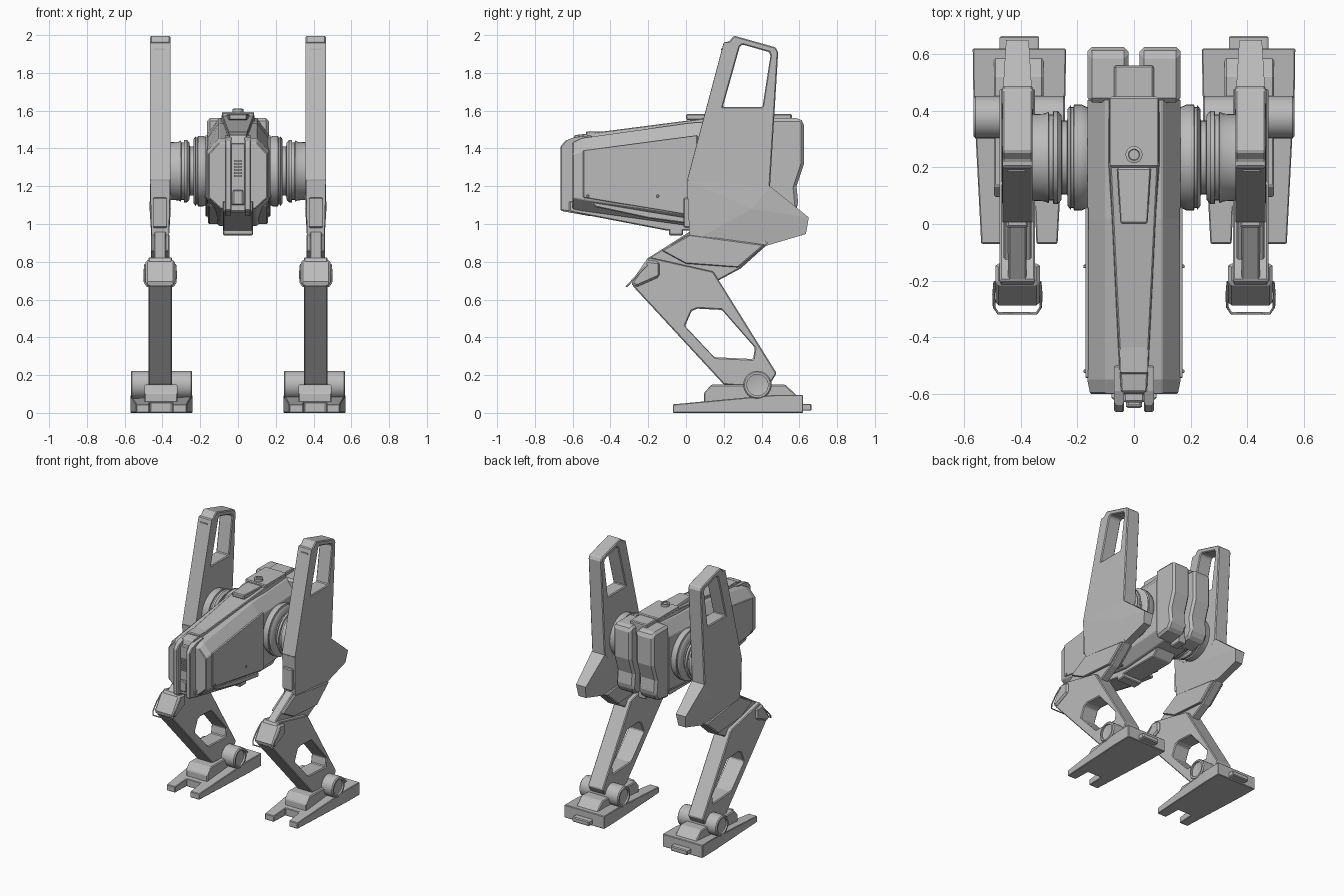
import bpy, bmesh, math
from mathutils import Vector, Matrix

grey = bpy.data.materials.new("light_grey")
grey.diffuse_color = (0.5, 0.5, 0.5, 1)


def finish(bm, name, mirror, bevel=0.0, smooth=False):
    bmesh.ops.recalc_face_normals(bm, faces=bm.faces)
    me = bpy.data.meshes.new(name)
    bm.to_mesh(me)
    bm.free()
    me.materials.append(grey)
    ob = bpy.data.objects.new(name, me)
    bpy.context.collection.objects.link(ob)
    if bevel:
        m = ob.modifiers.new("bevel", "BEVEL")
        m.width, m.segments, m.limit_method = bevel, 1, "ANGLE"
        m.angle_limit = math.radians(35)
    if mirror:
        ob.modifiers.new("mirror", "MIRROR")
    if smooth:
        bpy.context.view_layer.objects.active = ob
        ob.select_set(True)
        bpy.ops.object.shade_smooth_by_angle(angle=math.radians(35))
        ob.select_set(False)
    return ob


def plate(name, outline, x0, x1, holes=(), axis="x", mirror=True, bevel=0.006):
    """Extrude an outline: (y, z) pairs along x, or (x, y) pairs along z."""
    bm = bmesh.new()
    put = (lambda a, b: (x0, a, b)) if axis == "x" else (lambda a, b: (a, b, x0))
    edges = []
    for loop in (outline, *holes):
        vs = [bm.verts.new(put(*p)) for p in loop]
        edges += [bm.edges.new((vs[i - 1], vs[i])) for i in range(len(vs))]
    normal = (1, 0, 0) if axis == "x" else (0, 0, 1)
    bmesh.ops.triangle_fill(bm, use_beauty=True, use_dissolve=False, edges=edges, normal=normal)
    ext = bmesh.ops.extrude_face_region(bm, geom=bm.faces[:])
    moved = [v for v in ext["geom"] if isinstance(v, bmesh.types.BMVert)]
    bmesh.ops.translate(bm, verts=moved, vec=Vector(normal) * (x1 - x0))
    return finish(bm, name, mirror, bevel)


def box(name, x, y, z, mirror=False, bevel=0.006):
    return plate(name, [(y[0], z[0]), (y[1], z[0]), (y[1], z[1]), (y[0], z[1])],
                 x[0], x[1], mirror=mirror, bevel=bevel)


def loft(name, rings, mirror=False, bevel=0.0):
    bm = bmesh.new()
    rows = [[bm.verts.new(p) for p in r] for r in rings]
    n = len(rows[0])
    for a, b in zip(rows, rows[1:]):
        for i in range(n):
            bm.faces.new((a[i - 1], a[i], b[i], b[i - 1]))
    bm.faces.new(rows[0])
    bm.faces.new(rows[-1])
    return finish(bm, name, mirror, bevel)


def turned(name, profile, centre, axis="x", mirror=True, segs=32):
    """Lathe (offset, radius) pairs about a line along x or z."""
    bm = bmesh.new()
    rows = []
    for d, r in profile:
        row = []
        for k in range(segs):
            a = 2 * math.pi * k / segs
            c, s = r * math.cos(a), r * math.sin(a)
            off = (d, c, s) if axis == "x" else (c, s, d)
            row.append(bm.verts.new(Vector(centre) + Vector(off)))
        rows.append(row)
    for a, b in zip(rows, rows[1:]):
        for i in range(segs):
            bm.faces.new((a[i - 1], a[i], b[i], b[i - 1]))
    bm.faces.new(rows[0])
    bm.faces.new(rows[-1])
    return finish(bm, name, mirror, 0, True)


def section(y, half):
    return [(x, y, z) for x, z in half] + [(-x, y, z) for x, z in reversed(half)]


# Faceted hull
loft("hull", [
    section(-0.60, [(0.10, 1.43), (0.155, 1.37), (0.155, 1.14), (0.09, 1.08)]),
    section(-0.55, [(0.10, 1.455), (0.165, 1.385), (0.165, 1.13), (0.09, 1.07)]),
    section(0.02, [(0.10, 1.535), (0.165, 1.45), (0.165, 1.05), (0.10, 0.99)]),
    section(0.44, [(0.10, 1.56), (0.165, 1.47), (0.165, 1.08), (0.10, 1.02)])], bevel=0.004)
# Raised side armour
plate("side_panel", [(-0.545, 1.39), (0.06, 1.47), (0.06, 1.04), (-0.545, 1.14)], 0.16, 0.172, bevel=0.004)
plate("lower_side_rail", [(-0.50, 1.115), (0.02, 1.03), (0.02, 1.0), (-0.2, 1.03), (-0.48, 1.09)], 0.10, 0.158)
# Spine, keel and nose
loft("spine", [
    [(-0.05, -0.61, 1.40), (0.05, -0.61, 1.40), (0.045, -0.59, 1.47), (-0.045, -0.59, 1.47)],
    [(-0.10, 0.22, 1.50), (0.10, 0.22, 1.50), (0.085, 0.22, 1.575), (-0.085, 0.22, 1.575)],
    [(-0.10, 0.44, 1.50), (0.10, 0.44, 1.50), (0.085, 0.44, 1.58), (-0.085, 0.44, 1.58)]], bevel=0.004)
plate("keel", [(-0.62, 1.12), (-0.62, 1.065), (-0.1, 0.965), (0.3, 0.965), (0.42, 1.08)], -0.08, 0.08, mirror=False)
plate("nose_prong", [(-0.59, 1.46), (-0.64, 1.44), (-0.665, 1.41), (-0.665, 1.07), (-0.50, 1.04), (-0.50, 1.47)], 0.035, 0.07)
box("nose_core", (-0.036, 0.036), (-0.63, -0.55), (1.10, 1.43))
for i in range(6):
    z = 1.25 + i * 0.016
    box("nose_vent", (-0.022, 0.022), (-0.638, -0.628), (z, z + 0.009), bevel=0)
box("nose_knob", (-0.028, 0.028), (-0.65, -0.6), (1.10, 1.18))
box("nose_cap", (-0.05, 0.05), (-0.53, -0.43), (1.46, 1.49))
box("belly_sensor", (-0.08, 0.08), (-0.09, -0.015), (0.94, 1.03))
for y in (-0.52, -0.15):
    box("side_lug", (0.165, 0.178), (y - 0.006, y + 0.006), (1.14, 1.155), True, 0.002)
# Top deck
plate("deck_panel", [(-0.048, 0.0), (0.048, 0.0), (0.06, 0.2), (-0.06, 0.2)], 1.55, 1.582, axis="z", mirror=False)
box("deck_plate", (-0.085, 0.085), (0.2, 0.45), (1.55, 1.592))
box("deck_tail", (-0.07, 0.07), (0.44, 0.56), (1.48, 1.583))
turned("deck_knob", [(0, 0.03), (0.024, 0.03), (0.026, 0.02), (0.018, 0.018)], (0, 0.245, 1.585), "z", False, 20)
# Twin rear packs with a waisted back
plate("rear_pack", [(0.43, 1.56), (0.60, 1.56), (0.625, 1.54), (0.625, 1.32), (0.585, 1.2),
                    (0.595, 1.1), (0.56, 1.04), (0.43, 1.02)], 0.02, 0.165, bevel=0.02)
box("rear_core", (-0.03, 0.03), (0.43, 0.52), (1.0, 1.52))

# Hip rotors
turned("hip_rotor", [(0.12, 0.16), (0.17, 0.18), (0.185, 0.187), (0.212, 0.187), (0.214, 0.178),
                     (0.222, 0.178), (0.224, 0.185), (0.235, 0.17), (0.236, 0.13), (0.255, 0.13),
                     (0.257, 0.15), (0.27, 0.165), (0.285, 0.165), (0.287, 0.152), (0.30, 0.152),
                     (0.302, 0.162), (0.315, 0.155), (0.37, 0.152)], (0, 0.235, 1.28), segs=40)

# Tall thigh fin with a window, and the flared guard below it
plate("thigh_fin", [(0.2, 1.963), (0.225, 1.965), (0.255, 1.997), (0.475, 1.935), (0.488, 1.91),
                    (0.445, 1.20), (0.35, 1.08), (0.10, 1.16), (0.005, 1.23)], 0.358, 0.465,
      [[(0.285, 1.94), (0.30, 1.95), (0.44, 1.91), (0.447, 1.89), (0.405, 1.62), (0.195, 1.62)]])
bm = bmesh.new()
guard = [(0.005, 1.23, .053), (0.445, 1.20, .053), (0.65, 1.035, .04), (0.635, 0.947, .03),
         (0.29, 0.845, .03), (0.02, 0.90, .045)]
sides = []
for s in (-1, 1):
    ring = [bm.verts.new((0.412 + s * w, y, z)) for y, z, w in guard]
    ridge = bm.verts.new((0.412 + s * 0.056, 0.35, 1.08))
    for i in range(6):
        bm.faces.new((ring[i - 1], ring[i], ridge))
    sides.append(ring)
for i in range(6):
    bm.faces.new((sides[0][i - 1], sides[0][i], sides[1][i], sides[1][i - 1]))
finish(bm, "thigh_guard", True)
box("fin_slot", (0.385, 0.445), (0.185, 0.20), (1.92, 1.93), True, 0)
# Thigh strut down to the knee
plate("thigh_strut", [(0.02, 0.96), (-0.20, 0.82), (-0.1, 0.72), (0.17, 0.70), (0.29, 0.765), (0.44, 0.90), (0.3, 1.0)], 0.38, 0.445)
for x in (0.362, 0.437):
    plate("thigh_cheek", [(0.02, 0.945), (-0.13, 0.86), (0.0, 0.79), (0.28, 0.77), (0.42, 0.89)], x, x + 0.024)
box("thigh_front_bar", (0.375, 0.45), (-0.012, 0.05), (0.98, 1.14), True)

# Shin frame with a window
plate("shin", [(-0.20, 0.825), (0.145, 0.748), (0.20, 0.66), (0.48, 0.21), (0.43, 0.13), (0.20, 0.15), (-0.285, 0.675)],
      0.35, 0.475, [[(0.03, 0.54), (0.06, 0.552), (0.19, 0.545), (0.365, 0.345), (0.355, 0.285), (0.15, 0.295), (-0.005, 0.46)]])
# Knee pad and its wire guard
plate("knee_pad", [(-0.21, 0.81), (-0.14, 0.80), (-0.14, 0.72), (-0.265, 0.665), (-0.295, 0.685)], 0.333, 0.49, bevel=0.012)
cu = bpy.data.curves.new("knee_loop", "CURVE")
cu.dimensions, cu.bevel_depth, cu.bevel_resolution = "3D", 0.005, 1
pts = [(-0.08, -0.205, 0.785), (-0.084, -0.25, 0.74), (-0.082, -0.295, 0.69), (-0.068, -0.315, 0.67),
       (0.068, -0.315, 0.67), (0.082, -0.295, 0.69), (0.084, -0.25, 0.74), (0.08, -0.205, 0.785)]
cu.materials.append(grey)
for side in (-0.412, 0.412):
    sp = cu.splines.new("POLY")
    sp.points.add(len(pts) - 1)
    for p, (x, y, z) in zip(sp.points, pts):
        p.co = (x + side, y, z, 1)
bpy.context.collection.objects.link(bpy.data.objects.new("knee_loop", cu))

# Ankle roller
turned("ankle_roller", [(0.258, 0.05), (0.256, 0.056), (0.243, 0.056), (0.243, 0.068), (0.25, 0.075),
                        (0.56, 0.075), (0.567, 0.068), (0.567, 0.056), (0.555, 0.056), (0.553, 0.05)], (0, 0.378, 0.148))
# Foot: forked wedge sole, ankle block and heel
bm = bmesh.new()
sole = [(0.24, 0.62), (0.242, 0.47), (0.27, -0.07), (0.345, -0.07), (0.35, 0.06), (0.465, 0.06),
        (0.47, -0.07), (0.54, -0.07), (0.568, 0.47), (0.57, 0.62)]
low = [bm.verts.new((x, y, 0)) for x, y in sole]
top = [bm.verts.new((x, y, min(0.095, 0.045 + (y + 0.07) * 0.095))) for x, y in sole]
for i in range(10):
    bm.faces.new((low[i - 1], low[i], top[i], top[i - 1]))
bm.faces.new(low)
bm.faces.new(top)
finish(bm, "foot_sole", True, 0.004)
plate("ankle_block", [(0.095, 0.05), (0.095, 0.105), (0.135, 0.15), (0.525, 0.15), (0.59, 0.09), (0.59, 0.05)], 0.32, 0.495)
box("heel_tab", (0.335, 0.475), (0.60, 0.665), (0.012, 0.048), True)
